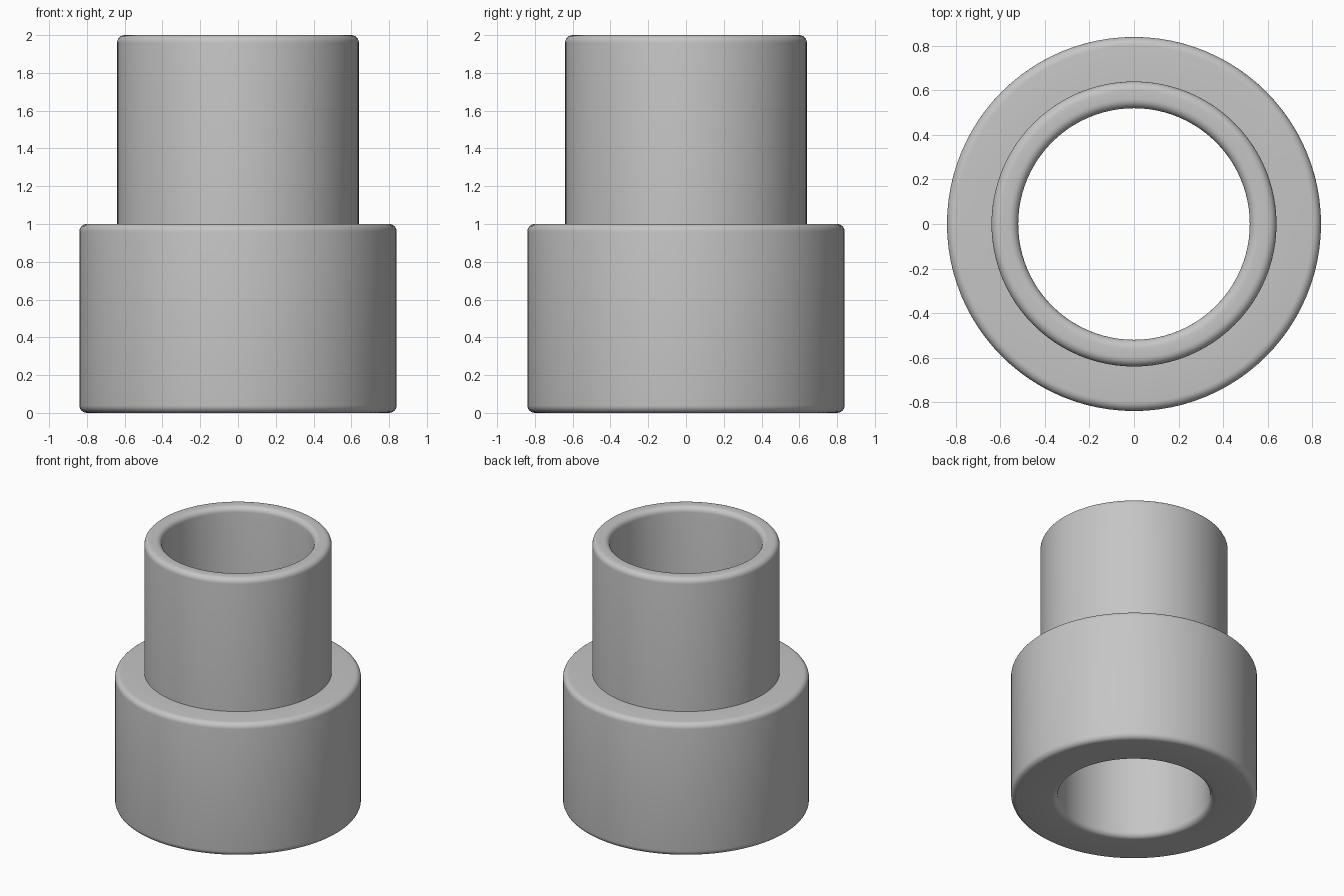
import bpy
import bmesh
from math import cos, sin, pi, tau

SEGMENTS = 96
ARC_STEPS = 6
BORE, NECK, BASE = 0.52, 0.64, 0.84
SHOULDER, TOP = 1.0, 2.0
ROUND = 0.04

cube = bpy.data.objects.get("Cube")
if cube:
    bpy.data.objects.remove(cube, do_unlink=True)

# Single grey material
grey = bpy.data.materials.new("plain_grey")
grey.use_nodes = True
colour = (0.56, 0.56, 0.56, 1)
grey.diffuse_color = colour
grey.node_tree.nodes["Principled BSDF"].inputs["Base Color"].default_value = colour


def rounded(r, z, side, up, start):
    """Quarter arc at a profile corner; side and up point outward."""
    cr, cz = r - side * ROUND, z - up * ROUND
    points = []
    for i in range(ARC_STEPS + 1):
        a = start + i / ARC_STEPS * pi / 2
        points.append((cr + ROUND * cos(a), cz + ROUND * sin(a)))
    return points


# Closed wall profile, counter-clockwise from the bottom of the bore
profile = (
    rounded(BORE, 0, -1, -1, pi)
    + rounded(BASE, 0, 1, -1, 1.5 * pi)
    + rounded(BASE, SHOULDER, 1, 1, 0)
    + [(NECK, SHOULDER)]
    + rounded(NECK, TOP, 1, 1, 0)
    + rounded(BORE, TOP, -1, 1, pi / 2)
)

# Revolve the profile into a stepped pipe sleeve
bm = bmesh.new()
rings = []
for s in range(SEGMENTS):
    a = tau * s / SEGMENTS
    rings.append([bm.verts.new((r * cos(a), r * sin(a), z)) for r, z in profile])
count = len(profile)
for s in range(SEGMENTS):
    here, after = rings[s], rings[(s + 1) % SEGMENTS]
    for i in range(count):
        j = (i + 1) % count
        bm.faces.new((here[i], after[i], after[j], here[j]))
bmesh.ops.recalc_face_normals(bm, faces=bm.faces)
mesh = bpy.data.meshes.new("stepped_sleeve")
bm.to_mesh(mesh)
bm.free()
mesh.materials.append(grey)

sleeve = bpy.data.objects.new("stepped_sleeve", mesh)
bpy.context.collection.objects.link(sleeve)
bpy.ops.object.select_all(action="DESELECT")
sleeve.select_set(True)
bpy.context.view_layer.objects.active = sleeve
bpy.ops.object.shade_smooth_by_angle(angle=pi / 6)
